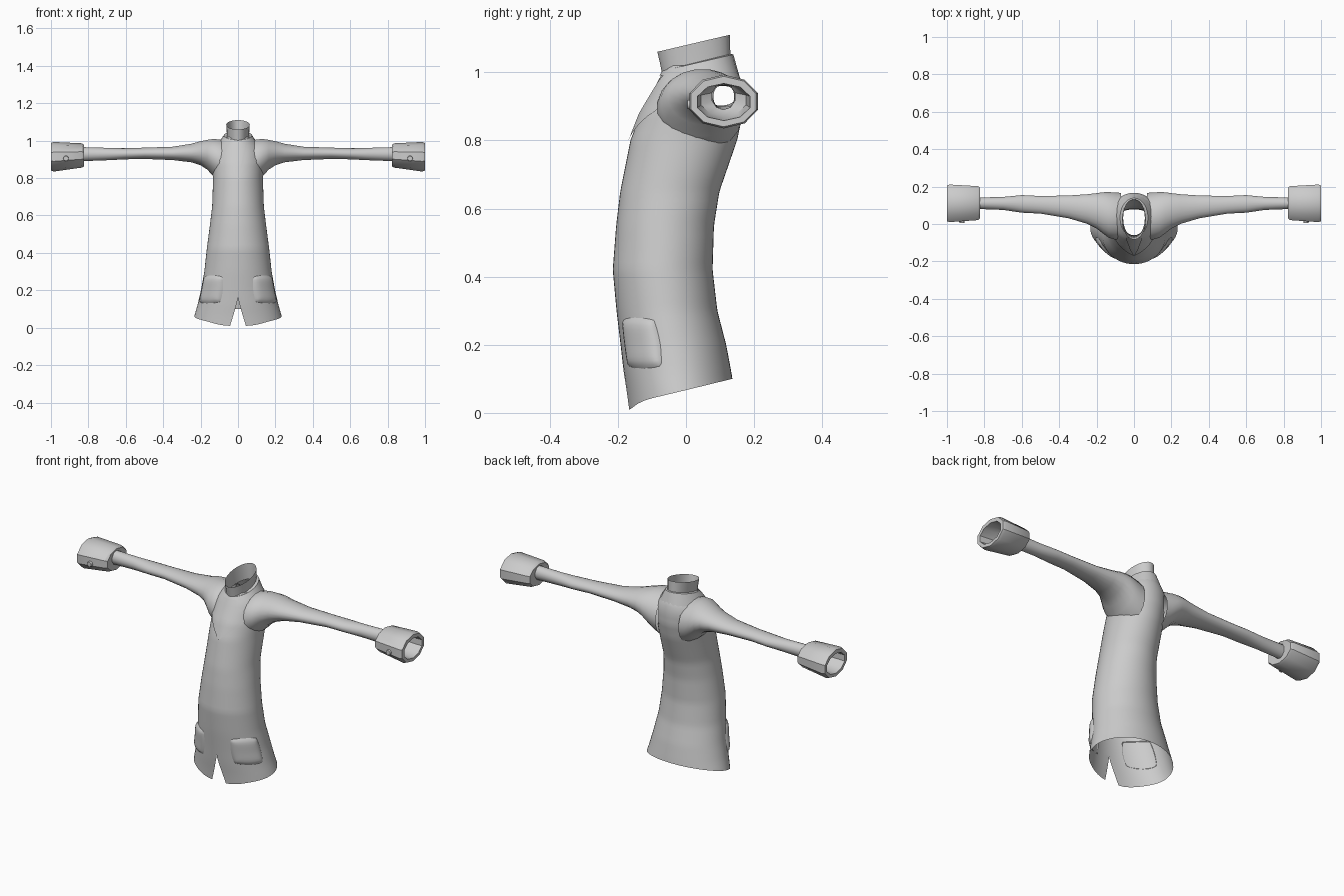
import bpy, bmesh
from math import sin, cos, pi, radians
from mathutils import Matrix

cube = bpy.data.objects.get("Cube")
if cube:
    bpy.data.objects.remove(cube)

cloth = bpy.data.materials.new("grey_cloth")
cloth.use_nodes = True
cloth.diffuse_color = (0.6, 0.6, 0.6, 1)
cloth.node_tree.nodes["Principled BSDF"].inputs["Base Color"].default_value = (0.6, 0.6, 0.6, 1)

# Coat outline by height: z, front y, back y, half width
OUTLINE = [
    (0.0, -0.168, 0.15, 0.248), (0.065, -0.175, 0.142, 0.233), (0.12, -0.183, 0.133, 0.217),
    (0.2, -0.192, 0.118, 0.198), (0.3, -0.204, 0.092, 0.18), (0.42, -0.215, 0.078, 0.167),
    (0.55, -0.205, 0.082, 0.15), (0.65, -0.193, 0.098, 0.138), (0.8, -0.163, 0.15, 0.133),
    (0.88, -0.133, 0.167, 0.135), (0.94, -0.1, 0.167, 0.13), (0.975, -0.082, 0.162, 0.115),
    (1.0, -0.068, 0.153, 0.09), (1.02, -0.06, 0.14, 0.07)]


def section(z):
    z = min(max(z, OUTLINE[0][0]), OUTLINE[-1][0])
    for p, q in zip(OUTLINE, OUTLINE[1:]):
        if z <= q[0]:
            t = (z - p[0]) / (q[0] - p[0])
            return [a + (b - a) * t for a, b in zip(p[1:], q[1:])]


def coat_point(a, z, off=0.0):
    """Point on the coat at angle a from the front, pushed out by off."""
    front, back, hw = section(z)
    return ((hw + off) * sin(a), (front + back) / 2 - ((back - front) / 2 + off) * cos(a), z)


def front_y(x, z):
    front, back, hw = section(z)
    s = max(0.0, 1 - (x / hw) ** 2) ** 0.5
    return (front + back) / 2 - (back - front) / 2 * s


def sheet(name, rows, closed=False, angle=40, cut=None, mirror=False):
    """Skin a list of equally long rows of points."""
    bm = bmesh.new()
    grid = [[bm.verts.new(p) for p in row] for row in rows]
    n = len(rows[0])
    for r, s in zip(grid, grid[1:]):
        for j in range(n if closed else n - 1):
            k = (j + 1) % n
            bm.faces.new((r[j], r[k], s[k], s[j]))
    bmesh.ops.remove_doubles(bm, verts=bm.verts, dist=0.0005)
    if cut:
        gone = [f for f in bm.faces if cut(f.calc_center_median())]
        bmesh.ops.delete(bm, geom=gone, context='FACES')
    bmesh.ops.recalc_face_normals(bm, faces=bm.faces)
    return finish(name, bm, angle, mirror)


def finish(name, bm, angle=40, mirror=False):
    if mirror:
        both = bmesh.ops.duplicate(bm, geom=bm.verts[:] + bm.edges[:] + bm.faces[:])["geom"]
        for v in both:
            if isinstance(v, bmesh.types.BMVert):
                v.co.x = -v.co.x
        bmesh.ops.reverse_faces(bm, faces=[f for f in both if isinstance(f, bmesh.types.BMFace)])
    me = bpy.data.meshes.new(name)
    bm.to_mesh(me)
    bm.free()
    me.materials.append(cloth)
    ob = bpy.data.objects.new(name, me)
    bpy.context.collection.objects.link(ob)
    bpy.ops.object.select_all(action='DESELECT')
    ob.select_set(True)
    bpy.context.view_layer.objects.active = ob
    bpy.ops.object.shade_smooth_by_angle(angle=radians(angle))
    return ob


# Coat body: slanted hem, front slit, open armholes
def coat_row(z0, n=48):
    row = []
    for j in range(n + 1):
        a = 2 * pi * j / n
        c = cos(a)
        tilt = -0.035 * c - 0.02 * max(0, c) ** 8
        z = z0 + tilt * max(0, 1 - (z0 - 0.065) / 0.3)
        gap = max(0, 0.037 * (1 - z / 0.16)) / 0.2
        row.append(coat_point(gap + (2 * pi - 2 * gap) * j / n, z))
    return row


def in_armhole(c):
    return abs(c.x) > 0.07 and ((c.y - 0.06) / 0.09) ** 2 + ((c.z - 0.905) / 0.08) ** 2 < 1


sheet("coat_body", [coat_row(0.065 + 0.955 * i / 48) for i in range(49)], angle=60, cut=in_armhole)


# Sleeves and cuffs: x, bottom z, top z, front y, back y
def arm_ring(x, z0, z1, y0, y1, n):
    return [(x, (y0 + y1) / 2 + (y1 - y0) / 2 * cos(2 * pi * (j + 0.5) / n),
             (z0 + z1) / 2 + (z1 - z0) / 2 * sin(2 * pi * (j + 0.5) / n)) for j in range(n)]


SLEEVE = [
    (0.07, 0.765, 1.0, -0.085, 0.168), (0.1, 0.782, 1.008, -0.085, 0.17),
    (0.135, 0.812, 1.01, -0.075, 0.172), (0.165, 0.845, 1.005, -0.053, 0.171),
    (0.2, 0.868, 0.998, -0.025, 0.166), (0.25, 0.884, 0.984, 0.0, 0.16),
    (0.35, 0.896, 0.968, 0.03, 0.153), (0.5, 0.902, 0.963, 0.055, 0.15),
    (0.6, 0.9, 0.96, 0.06, 0.155), (0.7, 0.895, 0.962, 0.075, 0.145),
    (0.835, 0.89, 0.966, 0.08, 0.142)]
sheet("sleeves", [arm_ring(*r, 20) for r in SLEEVE], True, 60, mirror=True)

CUFF = [
    (0.828, 0.89, 0.967, 0.075, 0.145), (0.824, 0.862, 0.978, 0.025, 0.2),
    (0.835, 0.856, 0.986, 0.016, 0.207), (0.985, 0.835, 0.993, 0.005, 0.216),
    (1.0, 0.84, 0.988, 0.01, 0.211), (1.0, 0.858, 0.967, 0.03, 0.192),
    (0.86, 0.872, 0.965, 0.04, 0.18), (0.835, 0.89, 0.966, 0.075, 0.145)]
sheet("cuffs", [arm_ring(*r, 10) for r in CUFF], True, 35, mirror=True)

# Cuff buttons
bm = bmesh.new()
bmesh.ops.create_cone(bm, cap_ends=True, segments=12, radius1=0.017, radius2=0.013, depth=0.02,
                      matrix=Matrix.Translation((0.92, 0.015, 0.905)) @ Matrix.Rotation(pi / 2, 4, 'X'))
finish("cuff_buttons", bm, mirror=True)


# Collar: tilted rings given by half width, front and back y, front and back z
def collar_ring(hw, y0, y1, z0, z1, n=24):
    return [(hw * sin(2 * pi * j / n), (y0 + y1) / 2 - (y1 - y0) / 2 * cos(2 * pi * j / n),
             (z0 + z1) / 2 - (z1 - z0) / 2 * cos(2 * pi * j / n)) for j in range(n)]


sheet("neck_band", [collar_ring(0.058, -0.068, 0.132, 0.985, 1.02),
                    collar_ring(0.06, -0.076, 0.13, 1.025, 1.06),
                    collar_ring(0.063, -0.084, 0.129, 1.06, 1.11)], True, 50)
sheet("folded_collar", [collar_ring(0.06, -0.066, 0.132, 1.005, 1.054),
                        collar_ring(0.075, -0.07, 0.139, 1.004, 1.052),
                        collar_ring(0.105, -0.078, 0.158, 0.99, 0.985)], True, 35)

# Lapels: thin V-shaped plates lying on the chest
rows = []
for i in range(17):
    t = i / 16
    z = 0.8 + 0.198 * t
    inner = 0.045 * t
    outer = min(0.004 + 0.096 * t / 0.45, 0.1 - 0.03 * max(0, t - 0.6))
    xs = [inner + (max(outer, inner) - inner) * k / 6 for k in range(7)]
    rows.append([(x, front_y(x, z) - 0.006, z) for x in xs])
sheet("lapels", rows, angle=50, mirror=True)

# Pockets: rounded padded patches at the hips
rows = []
for i in range(13):
    v = 2 * i / 12 - 1
    row = []
    for k in range(15):
        u = 2 * k / 14 - 1
        edge = 1 - max(abs(u), abs(v)) ** 6
        squeeze = 1 - 0.12 * (u * v) ** 2
        row.append(coat_point(radians(50 + 27 * u * squeeze), 0.205 + 0.078 * v * squeeze,
                              -0.003 + 0.015 * edge))
    rows.append(row)
sheet("pockets", rows, angle=60, mirror=True)
